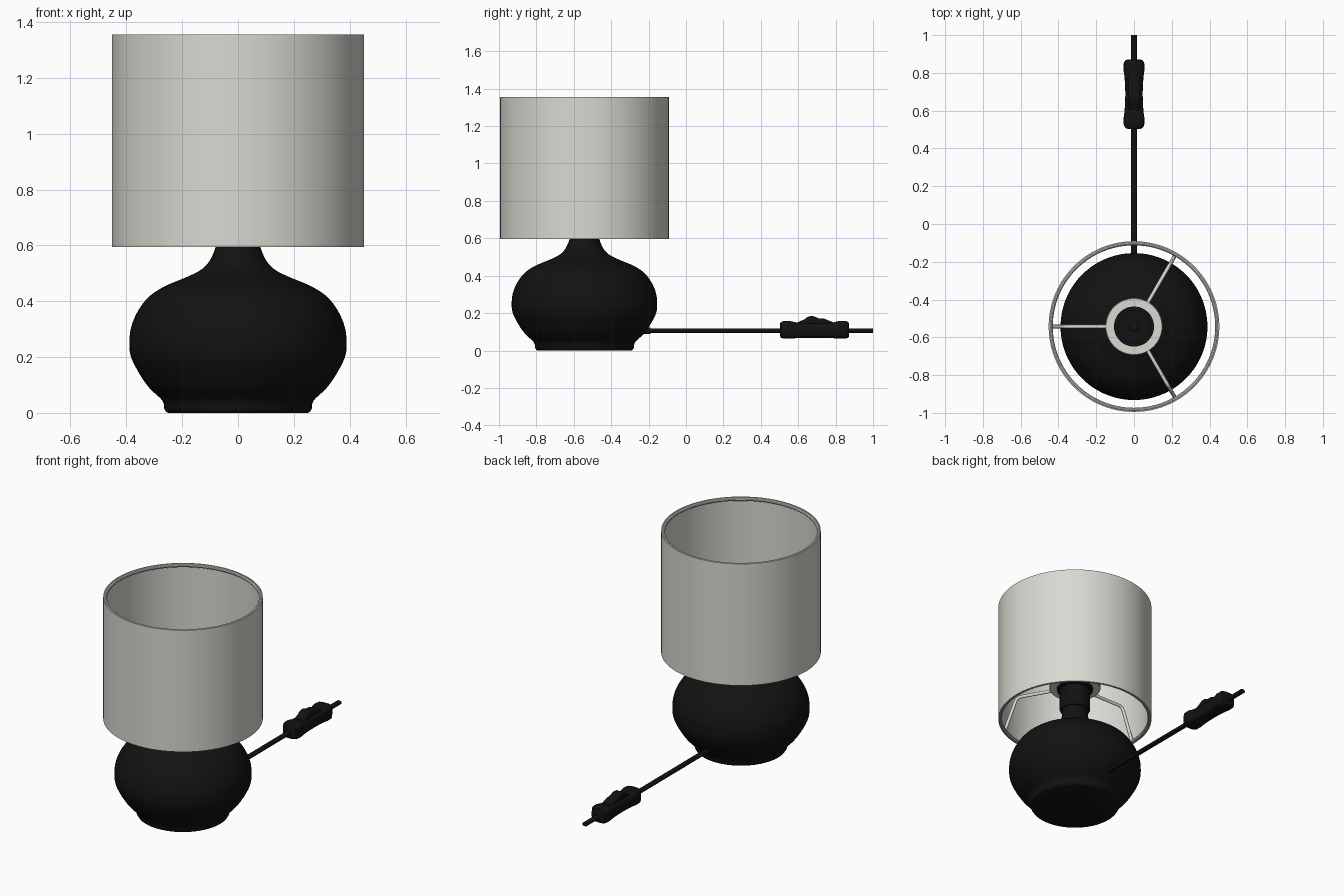
import bpy, bmesh, math
from mathutils import Vector

if "Cube" in bpy.data.objects:
    bpy.data.objects.remove(bpy.data.objects["Cube"])

AXIS_Y = -0.543   # lamp axis


def material(name, rgb):
    m = bpy.data.materials.new(name)
    m.diffuse_color = (*rgb, 1)
    m.use_nodes = True
    m.node_tree.nodes["Principled BSDF"].inputs["Base Color"].default_value = m.diffuse_color
    return m


BLACK = material("matte_black", (0.006, 0.006, 0.006))
CREAM = material("off_white_fabric", (0.70, 0.69, 0.64))


def finish(name, bm, mat, angle=35):
    bmesh.ops.recalc_face_normals(bm, faces=bm.faces)
    me = bpy.data.meshes.new(name)
    bm.to_mesh(me)
    bm.free()
    me.materials.append(mat)
    ob = bpy.data.objects.new(name, me)
    bpy.context.collection.objects.link(ob)
    bpy.ops.object.select_all(action='DESELECT')
    ob.select_set(True)
    bpy.context.view_layer.objects.active = ob
    bpy.ops.object.shade_smooth_by_angle(angle=math.radians(angle))
    return ob


def loft(name, rings, mat, cap=True, closed=False, angle=35):
    """Skin a list of equal-length point rings."""
    bm = bmesh.new()
    vs = [[bm.verts.new(p) for p in r] for r in rings]
    n = len(vs[0])
    pairs = list(zip(vs, vs[1:])) + ([(vs[-1], vs[0])] if closed else [])
    for a, b in pairs:
        for i in range(n):
            j = (i + 1) % n
            bm.faces.new((a[i], a[j], b[j], b[i]))
    if cap and not closed:
        bm.faces.new(vs[0])
        bm.faces.new(vs[-1])
    return finish(name, bm, mat, angle)


def lathe(name, profile, mat, closed=False, n=72):
    """Revolve (radius, z) points around the lamp axis."""
    rings = [[(r * math.cos(2 * math.pi * i / n),
               AXIS_Y + r * math.sin(2 * math.pi * i / n), z)
              for i in range(n)] for r, z in profile]
    return loft(name, rings, mat, closed=closed)


def smooth(pts, steps=5):
    """Catmull-Rom curve through profile points."""
    p = [Vector(q) for q in [pts[0], *pts, pts[-1]]]
    out = []
    for a, b, c, d in zip(p, p[1:], p[2:], p[3:]):
        for k in range(steps):
            t = k / steps
            out.append(0.5 * (2 * b + (c - a) * t + (2 * a - 5 * b + 4 * c - d) * t * t
                              + (3 * b - a - 3 * c + d) * t ** 3))
    return out + [p[-1]]


def circle_profile(R, z, r, n=10):
    return [(R + r * math.cos(2 * math.pi * i / n), z + r * math.sin(2 * math.pi * i / n))
            for i in range(n)]


def wire(name, points, radius, mat):
    cu = bpy.data.curves.new(name, 'CURVE')
    cu.dimensions = '3D'
    cu.bevel_depth = radius
    cu.bevel_resolution = 3
    cu.use_fill_caps = True
    s = cu.splines.new('POLY')
    s.points.add(len(points) - 1)
    for sp, p in zip(s.points, points):
        sp.co = (*p, 1)
    cu.materials.append(mat)
    ob = bpy.data.objects.new(name, cu)
    bpy.context.collection.objects.link(ob)
    return ob


# Vase-shaped base with foot and neck
body = [(0.265, 0.03), (0.276, 0.05), (0.318, 0.09), (0.353, 0.14), (0.383, 0.20),
        (0.389, 0.25), (0.383, 0.305), (0.361, 0.36), (0.322, 0.413), (0.265, 0.452),
        (0.185, 0.486), (0.135, 0.511), (0.105, 0.54), (0.086, 0.577), (0.077, 0.61)]
lathe("base", [(0.25, 0.0), (0.258, 0.004), (0.264, 0.014)]
      + [tuple(p) for p in smooth(body)] + [(0.077, 0.66)], BLACK)

# Lamp holder: hollow cup with a centre contact
lathe("lamp_holder", [(0.05, 0.65), (0.085, 0.65), (0.09, 0.66), (0.09, 0.785), (0.106, 0.79),
                      (0.106, 0.85), (0.085, 0.85), (0.085, 0.74), (0.05, 0.74)], BLACK)
lathe("holder_contact", [(0.03, 0.735), (0.03, 0.755), (0.022, 0.76)], BLACK, n=24)

# Shade: thin fabric drum with wire hoops
lathe("shade", [(0.446, 0.595), (0.452, 0.595), (0.452, 1.355), (0.446, 1.355)],
      CREAM, closed=True, n=96)
for label, z in (("bottom", 0.605), ("top", 1.345)):
    lathe(label + "_hoop", circle_profile(0.440, z, 0.010), CREAM, closed=True, n=96)

# Mounting ring and three bent spokes
lathe("mounting_ring", [(0.104, 0.803), (0.148, 0.803), (0.151, 0.806), (0.151, 0.822),
                        (0.148, 0.825), (0.104, 0.825)], CREAM, closed=True)
for k in range(3):
    a = math.pi + k * 2 * math.pi / 3
    path = [(0.14, 0.815), (0.345, 0.815), (0.362, 0.808), (0.372, 0.793), (0.44, 0.605)]
    wire(f"spoke_{k + 1}", [(r * math.cos(a), AXIS_Y + r * math.sin(a), z) for r, z in path],
         0.010, CREAM)


def section(y, hw, z0, z1, power=0.5, n=32):
    """Rounded-rectangle cross-section across the cable."""
    def f(c):
        return math.copysign(abs(c) ** power, c)
    zc, hz = (z0 + z1) / 2, (z1 - z0) / 2
    return [(hw * f(math.cos(2 * math.pi * i / n)), y,
             zc + hz * f(math.sin(2 * math.pi * i / n))) for i in range(n)]


# Cable and its entry sleeve
loft("cable", [section(y, 0.016, 0.095, 0.117, 0.8) for y in (-0.30, 1.0)], BLACK)
loft("cable_sleeve", [section(y, 0.02, 0.088, 0.122, 0.9) for y in (-0.26, -0.19)], BLACK)

# Inline switch: waisted housing, (y, half width, bottom, top)
stations = [(0.503, 0.030, 0.075, 0.145), (0.508, 0.045, 0.068, 0.153), (0.522, 0.054, 0.064, 0.158),
            (0.555, 0.056, 0.064, 0.158), (0.59, 0.051, 0.066, 0.150), (0.64, 0.047, 0.067, 0.147),
            (0.69, 0.046, 0.067, 0.147), (0.735, 0.047, 0.067, 0.147), (0.785, 0.051, 0.066, 0.150),
            (0.82, 0.056, 0.064, 0.158), (0.853, 0.054, 0.064, 0.158), (0.867, 0.045, 0.068, 0.153),
            (0.872, 0.030, 0.075, 0.145)]
loft("switch_housing", [section(*s) for s in stations], BLACK)
# Rocker button
rocker = [(0.60, 0.030, 0.13, 0.152), (0.635, 0.032, 0.13, 0.168), (0.655, 0.032, 0.13, 0.183),
          (0.68, 0.032, 0.13, 0.184), (0.71, 0.032, 0.13, 0.172), (0.74, 0.032, 0.13, 0.170),
          (0.765, 0.032, 0.13, 0.160), (0.785, 0.030, 0.13, 0.152)]
loft("switch_rocker", [section(*s, 0.4) for s in rocker], BLACK)
